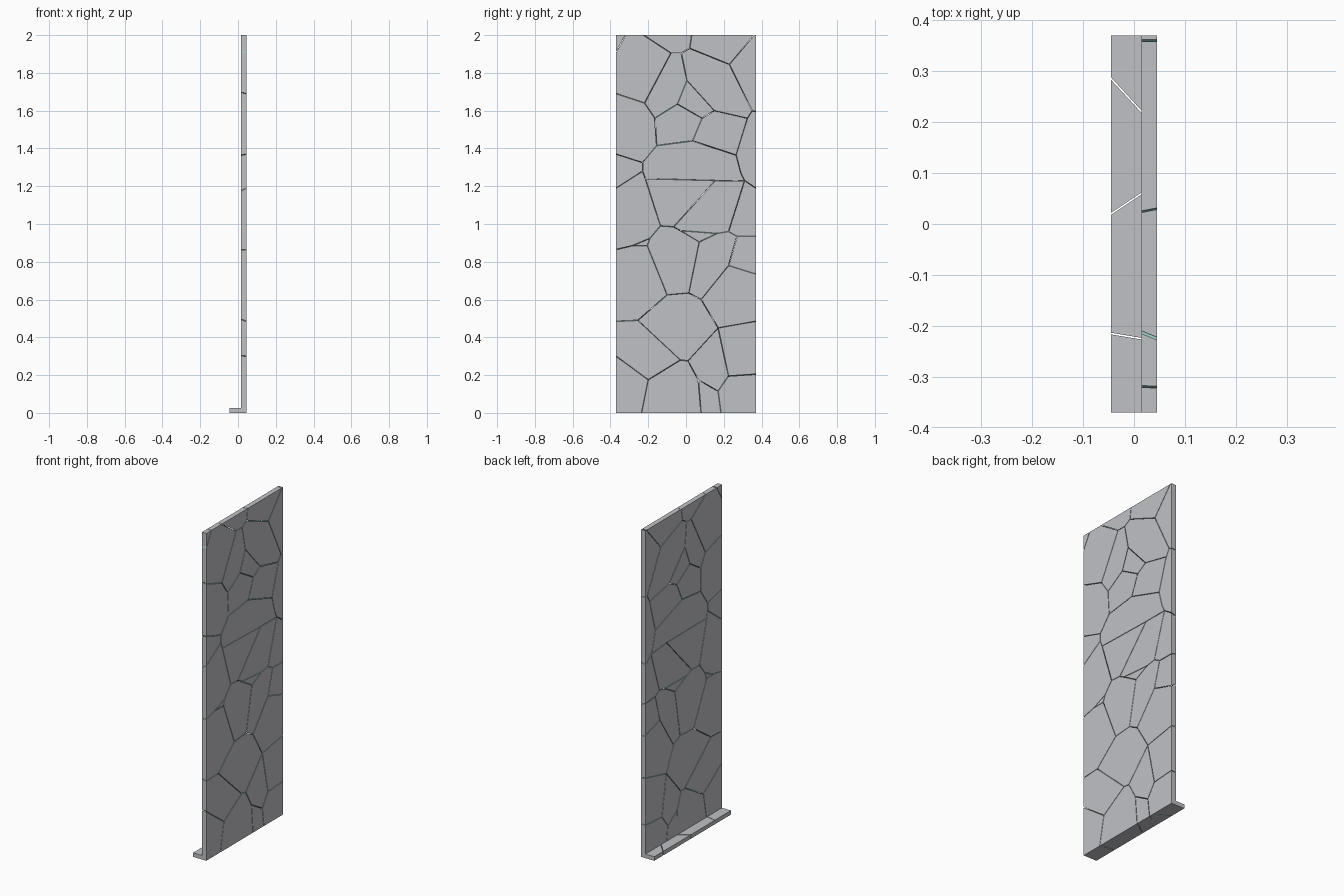
import bpy, bmesh, math
from mathutils import Vector

cube = bpy.data.objects.get("Cube")
if cube:
    bpy.data.objects.remove(cube, do_unlink=True)

HALF, TOP = 0.37, 2.0            # panel half width and height
BACK, FRONT = 0.015, 0.045       # panel thickness along x
LEDGE_X, LEDGE_Z = -0.045, 0.025
GAP = 0.0016                     # half the width of a crack


def material(name, colour):
    m = bpy.data.materials.new(name)
    m.use_nodes = True
    m.diffuse_color = (*colour, 1)
    m.node_tree.nodes["Principled BSDF"].inputs["Base Color"].default_value = (*colour, 1)
    return m


STONE = material("grey stone", (0.53, 0.535, 0.56))
INNER = material("teal crack wall", (0.33, 0.58, 0.5))

# Crack junctions on the panel face, as (y, z), from bottom to top
low = dict(A=(-.2, .175), B=(-.03, .28), C=(.01, .275), D=(.065, .175), E=(.17, .115),
           F=(.225, .195), G=(-.255, .49), H=(.17, .45), I=(-.1, .625), J=(.015, .635),
           K=(.08, .6), L=(.225, .78))
middle = dict(M=(-.205, .885), N=(-.285, .885), O=(-.19, .925), P=(-.135, .99),
              Q=(-.065, .985), R=(-.03, .965), S=(.07, .905), T=(.165, .95),
              U=(.225, .96), V=(.27, .935), W=(-.215, 1.24), X=(-.23, 1.28),
              x=(-.23, 1.325), d=(.155, 1.23), c=(.31, 1.23), b=(.29, 1.27))
high = dict(Y=(-.155, 1.415), Z=(.035, 1.44), a=(.265, 1.365), e=(-.165, 1.56),
            f=(-.22, 1.64), g=(-.045, 1.635), h=(.005, 1.76), i=(.15, 1.6),
            j=(.085, 1.56), k=(.325, 1.56), l=(.35, 1.6), m=(-.08, 1.905),
            n=(-.025, 1.905), o=(.02, 1.93), p=(.23, 1.845), q=(-.345, 1.955))
# Cracks, each running through a chain of junctions
CRACKS = ("ABCDEFHC GB GIJKH IMNOM OPQRSJ RTS PWd QdcU KLV TUV WXxYZabc "
          "Yefm egjZ ghijihn ikaklponm").split()
# Where cracks leave the panel: junction and position along that side
LEFT = dict(A=.3, G=.485, N=.865, X=1.19, x=1.37, f=1.69, q=1.91)
RIGHT = dict(F=.205, H=.485, L=.735, V=.935, c=1.19, l=1.595)
BOTTOM = dict(A=-.235, D=.08, E=.185)
UPPER = dict(q=-.32, m=-.225, o=.03, p=.36)

points = {**low, **middle, **high}
links = {}


def link(u, v):
    links.setdefault(u, set()).add(v)
    links.setdefault(v, set()).add(u)


for chain in CRACKS:
    for u, v in zip(chain, chain[1:]):
        link(u, v)

# Panel outline, joined to the cracks that reach it
corners = {"bl": (-HALF, 0), "br": (HALF, 0), "tl": (-HALF, TOP), "tr": (HALF, TOP)}
points.update(corners)
for side, exits, ends, place in (
        ("left", LEFT, ("bl", "tl"), lambda t: (-HALF, t)),
        ("right", RIGHT, ("br", "tr"), lambda t: (HALF, t)),
        ("bottom", BOTTOM, ("bl", "br"), lambda t: (t, 0)),
        ("upper", UPPER, ("tl", "tr"), lambda t: (t, TOP))):
    row = [ends[0]]
    for junction, t in sorted(exits.items(), key=lambda item: item[1]):
        key = side + junction
        points[key] = place(t)
        link(key, junction)
        row.append(key)
    row.append(ends[1])
    for u, v in zip(row, row[1:]):
        link(u, v)
points = {key: Vector(p) for key, p in points.items()}


def trace_cells():
    """Walk the crack network and return each enclosed cell, anticlockwise."""
    order = {}
    for u, near in links.items():
        order[u] = sorted(near, key=lambda v: math.atan2(*(points[v] - points[u]).yx))
    used, cells = set(), []
    for start in [(u, v) for u in order for v in order[u]]:
        cell, (u, v) = [], start
        while (u, v) not in used:
            used.add((u, v))
            cell.append(u)
            ring = order[v]
            u, v = v, ring[ring.index(u) - 1]
        area = sum(points[s].cross(points[t]) for s, t in zip(cell, cell[1:] + cell[:1]))
        if len(cell) > 2 and area > 0:
            cells.append(cell)
    return cells


def on_outline(p, q):
    return any(abs(p[axis] - at) < 1e-5 and abs(q[axis] - at) < 1e-5
               for axis, at in ((0, -HALF), (0, HALF), (1, 0), (1, TOP)))


def slanted(p):
    """Shift a point on the back face so the cracks run obliquely."""
    y, z = p
    dy = .022 * math.sin(math.pi * z - 9 * y) * (1 - (y / HALF) ** 2)
    dz = .016 * math.sin(math.pi * z / TOP) * math.cos(7 * y + 5 * z)
    return Vector((y + dy, z + dz))


def inset(ring, cuts):
    """Move only the cracked edges of a ring inward."""
    result = []
    for n, p in enumerate(ring):
        before, after = p - ring[n - 1], ring[(n + 1) % len(ring)] - p
        n0 = Vector((-before.y, before.x)).normalized()
        n1 = Vector((-after.y, after.x)).normalized()
        d0, d1 = GAP * cuts[n - 1], GAP * cuts[n]
        det = n0.cross(n1)
        if abs(det) < .2:
            result.append(p + n0 * max(d0, d1))
        else:
            result.append(p + Vector((d0 * n1.y - d1 * n0.y, n0.x * d1 - n1.x * d0)) / det)
    return result


def shard(name, first, second, cuts):
    """Solid between two matching rings; cracked walls take the inner colour."""
    bm = bmesh.new()
    a = [bm.verts.new(p) for p in first]
    b = [bm.verts.new(p) for p in second]
    bm.faces.new(a)
    bm.faces.new(b[::-1])
    for n, cut in enumerate(cuts):
        k = (n + 1) % len(a)
        wall = bm.faces.new((a[k], a[n], b[n], b[k]))
        wall.material_index = int(cut)
    bmesh.ops.recalc_face_normals(bm, faces=bm.faces)
    mesh = bpy.data.meshes.new(name)
    bm.to_mesh(mesh)
    bm.free()
    mesh.materials.append(STONE)
    mesh.materials.append(INNER)
    bpy.context.collection.objects.link(bpy.data.objects.new(name, mesh))


# Upright panel of fitted shards
for number, cell in enumerate(trace_cells()):
    ring = [points[key] for key in cell]
    cuts = [not on_outline(p, q) for p, q in zip(ring, ring[1:] + ring[:1])]
    face = inset(ring, cuts)
    rear = inset([slanted(p) for p in ring], cuts)
    shard(f"panel_shard_{number}", [(FRONT, *p) for p in face],
          [(BACK, *p) for p in rear], cuts)

# Low ledge along the foot, split by slanting cracks (outer y, inner y)
splits = [(-HALF, -HALF), (-.215, -.225), (.02, .06), (.285, .22), (HALF, HALF)]
for number, ((o0, i0), (o1, i1)) in enumerate(zip(splits, splits[1:])):
    ring = [Vector(p) for p in ((LEDGE_X, o0), (BACK, i0), (BACK, i1), (LEDGE_X, o1))]
    cuts = [number > 0, False, number < len(splits) - 2, False]
    ring = inset(ring, cuts)
    shard(f"ledge_shard_{number}", [(*p, LEDGE_Z) for p in ring],
          [(*p, 0) for p in ring], cuts)
